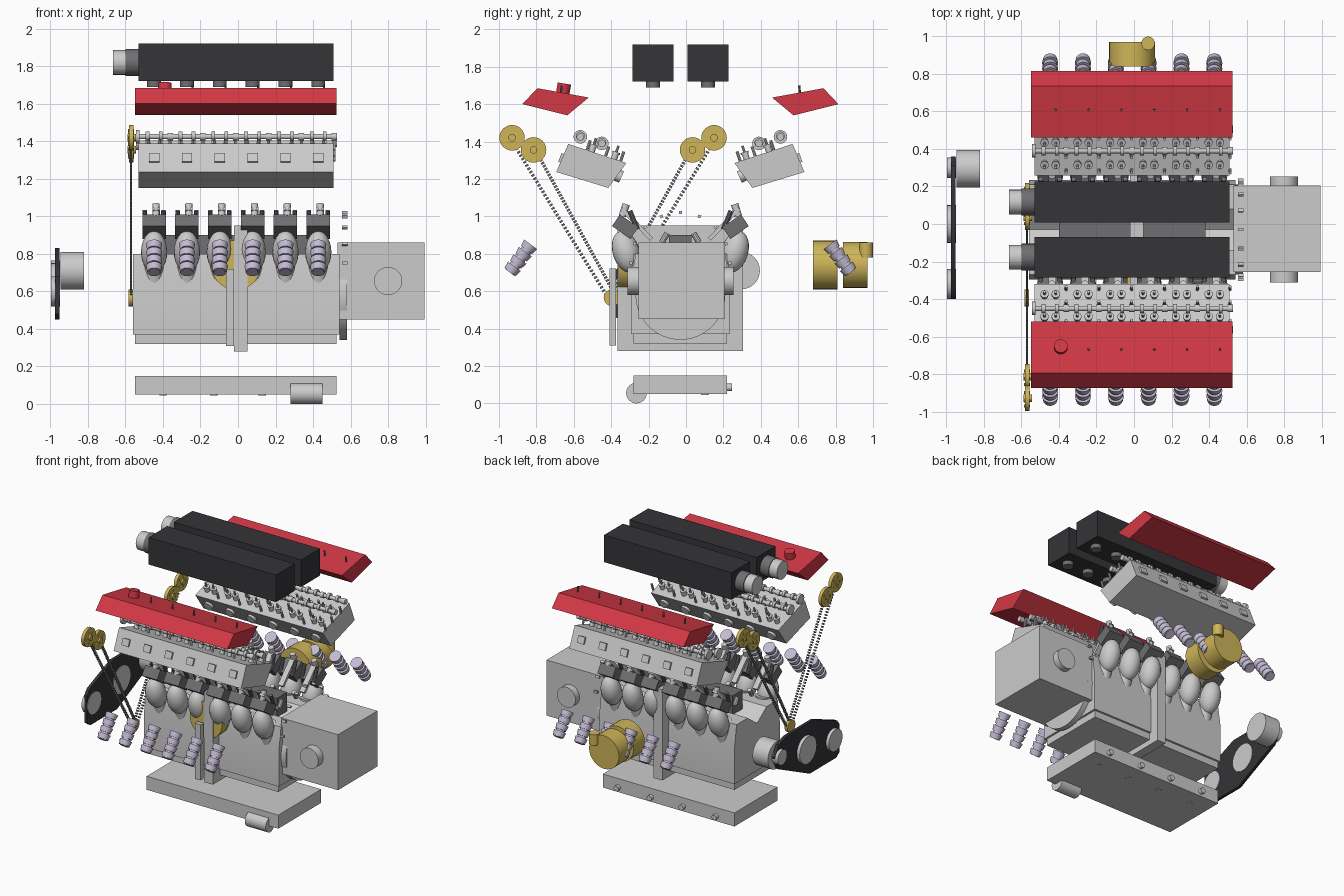
import bpy, bmesh, math
from mathutils import Vector, Matrix

if "Cube" in bpy.data.objects:
    bpy.data.objects.remove(bpy.data.objects["Cube"])

def mat(name, c):
    m = bpy.data.materials.new(name)
    m.diffuse_color = (*c, 1)
    m.use_nodes = True
    m.node_tree.nodes["Principled BSDF"].inputs["Base Color"].default_value = m.diffuse_color
    return m

RED, BLACK = mat("red", (.65, .04, .06)), mat("black", (.035, .035, .04))
GOLD, LILAC = mat("gold", (.62, .46, .1)), mat("lilac", (.55, .5, .65))
DARK, PALE = mat("dark", (.16, .16, .17)), mat("pale", (.75, .75, .76))
MID = -.03                                    # centre plane of the engine in y
XS = [-.447 + .175 * i for i in range(6)]     # cylinder stations

def finish(name, bm, m=None):
    bmesh.ops.recalc_face_normals(bm, faces=bm.faces)
    for f in bm.faces:
        f.smooth = True
    for e in bm.edges:
        e.smooth = len(e.link_faces) == 2 and e.calc_face_angle() < math.radians(35)
    me = bpy.data.meshes.new(name)
    bm.to_mesh(me)
    bm.free()
    if m:
        me.materials.append(m)
    ob = bpy.data.objects.new(name, me)
    bpy.context.collection.objects.link(ob)
    return ob

def add_cyl(bm, p0, p1, r, r2=None, n=24):
    p0, p1 = Vector(p0), Vector(p1)
    d = p1 - p0
    M = Matrix.Translation((p0 + p1) / 2) @ d.to_track_quat('Z', 'Y').to_matrix().to_4x4()
    bmesh.ops.create_cone(bm, cap_ends=True, segments=n, radius1=r,
                          radius2=r if r2 is None else r2, depth=d.length, matrix=M)

def cyl(name, p0, p1, r, m=None, r2=None, n=24):
    bm = bmesh.new()
    add_cyl(bm, p0, p1, r, r2, n)
    return finish(name, bm, m)

def add_box(bm, c, size, rx=0):
    M = Matrix.Translation(c) @ Matrix.Rotation(rx, 4, 'X') @ Matrix.Diagonal((*size, 1))
    bmesh.ops.create_cube(bm, size=1, matrix=M)

def box(name, x0, x1, y0, y1, z0, z1, m=None):
    bm = bmesh.new()
    add_box(bm, ((x0+x1)/2, (y0+y1)/2, (z0+z1)/2), (x1-x0, y1-y0, z1-z0))
    return finish(name, bm, m)

def prism(name, yz, x0, x1, m=None):
    bm = bmesh.new()
    f = bm.faces.new([bm.verts.new((x0, y, z)) for y, z in yz])
    ex = bmesh.ops.extrude_face_region(bm, geom=[f])
    bmesh.ops.translate(bm, vec=(x1 - x0, 0, 0),
                        verts=[v for v in ex['geom'] if isinstance(v, bmesh.types.BMVert)])
    return finish(name, bm, m)

for s, tag in ((-1, "front"), (1, "rear")):
    Y = lambda d: MID + s * d
    P = lambda x, d, z: (x, Y(d), z)
    up = Vector((-.32, .95))                  # head normal in (d, z), leaning inwards

    # air box with throttle body and runner stubs
    box(tag + "_air_box", -.53, .51, Y(.147) - .109, Y(.147) + .109, 1.72, 1.92, BLACK)
    cyl(tag + "_throttle_collar", P(-.60, .147, 1.82), P(-.53, .147, 1.82), .072, DARK)
    cyl(tag + "_throttle_mouth", P(-.665, .147, 1.82), P(-.60, .147, 1.82), .066)
    bm = bmesh.new()
    for x in XS:
        add_cyl(bm, P(x, .147, 1.69), P(x, .147, 1.73), .037)
    finish(tag + "_runner_stubs", bm, DARK)

    # valve cover with screws
    prism(tag + "_valve_cover", [(Y(d), z) for d, z in
          ((.845, 1.60), (.765, 1.685), (.49, 1.635), (.605, 1.54))], -.55, .525, RED)
    bm = bmesh.new()
    for x in XS:
        add_cyl(bm, P(x + .03, .64, 1.65), P(x + .03, .635, 1.70), .006, n=8)
    finish(tag + "_cover_screws", bm, DARK)

    # cylinder head with ports
    prism(tag + "_cylinder_head", [(Y(d), z) for d, z in
          ((.60, 1.387), (.289, 1.285), (.385, 1.152), (.663, 1.237))], -.53, .51)
    bm = bmesh.new()
    for x in XS:
        add_box(bm, P(x, .63, 1.31), (.055, .03, .05), s * .35)
        add_cyl(bm, P(x, .36, 1.23), P(x, .315, 1.21), .033)
    finish(tag + "_head_ports", bm)

    # camshafts with lobes and bearing rings
    for k, (d, z) in enumerate(((.535, 1.425), (.42, 1.39))):
        bm = bmesh.new()
        add_cyl(bm, P(-.53, d, z), P(.51, d, z), .014, n=16)
        add_cyl(bm, P(-.545, d, z), P(-.525, d, z), .036)
        for x in XS:
            for o in (-.035, .035):
                add_cyl(bm, P(x + o - .01, d, z + .004), P(x + o + .01, d, z + .004), .024, n=16)
            add_cyl(bm, P(x + .07, d, z), P(x + .1, d, z), .02, n=16)
        finish(f"{tag}_camshaft_{k}", bm)

    # valves: spring, retainer and stem
    bm = bmesh.new()
    for x in XS:
        for o in (-.03, .03):
            for d in (.355, .475):
                a = Vector((d, 1.387 - (.60 - d) * .33))
                b, c, e = a + up * .03, a + up * .04, a + up * .075
                add_cyl(bm, P(x + o, *a), P(x + o, *b), .017, n=14)
                add_cyl(bm, P(x + o, *b), P(x + o, *c), .022, n=14)
                add_cyl(bm, P(x + o, *c), P(x + o, *e), .007, n=8)
        for d in (.32, .40, .50):
            a = Vector((d, 1.387 - (.60 - d) * .33))
            add_cyl(bm, P(x + .085, *a), P(x + .085, *(a + up * .055)), .008, n=8)
    finish(tag + "_valves", bm)

    # ignition coils
    bm = bmesh.new()
    a, b = Vector((.80, .85)), Vector((.912, .70))
    for x in XS:
        add_cyl(bm, P(x, *a), P(x, *b), .03)
        for k in range(4):
            add_cyl(bm, P(x, *a.lerp(b, k * .26)), P(x, *a.lerp(b, k * .26 + .2)), .043, .037)
    finish(tag + "_coils", bm, LILAC)

    # cylinder liners, caps and connecting rods
    lin, cap, rod = bmesh.new(), bmesh.new(), bmesh.new()
    for x in XS:
        M = (Matrix.Translation(P(x, .29, .81)) @ Matrix.Rotation(-s * .3, 4, 'X')
             @ Matrix.Diagonal((.07, .072, .115, 1)))
        bmesh.ops.create_uvsphere(lin, u_segments=20, v_segments=12, radius=1, matrix=M)
        add_cyl(lin, P(x, .2, .58), P(x, .24, .80), .045, .06)
        add_box(cap, P(x, .295, .945), (.125, .12, .075), s * .6)
        add_cyl(cap, P(x - .05, .23, .93), P(x - .05, .27, 1.03), .013, n=10)
        add_cyl(cap, P(x + .05, .23, .93), P(x + .05, .27, 1.03), .013, n=10)
        add_box(rod, P(x + .01, .235, .96), (.04, .23, .022), s * .8)
        add_cyl(rod, P(x + .01, .31, 1.0), P(x + .01, .29, 1.065), .02, n=14)
        add_cyl(rod, P(x, .10, .86), P(x, .07, .91), .016, n=10)
    finish(tag + "_liners", lin, PALE)
    finish(tag + "_piston_caps", cap, DARK)
    finish(tag + "_connecting_rods", rod)

    # timing sprockets and chain, spread around y = -0.39
    bm = bmesh.new()
    T = lambda d, z, x=-.57: (x, -.39 + s * d, z)
    for d, z in ((.54, 1.42), (.425, 1.355)):
        add_cyl(bm, T(d, z, -.582), T(d, z, -.558), .068, n=32)
        add_cyl(bm, T(d, z, -.588), T(d, z, -.545), .02, n=16)
        for k in range(5):
            t = k * math.tau / 5
            q = (d + .04 * math.cos(t), z + .04 * math.sin(t))
            add_cyl(bm, T(*q, -.586), T(*q, -.554), .008, n=8)
    finish(tag + "_cam_sprockets", bm, GOLD)
    bm = bmesh.new()
    for a, b in (((.515, 1.36), (.04, .585)), ((.385, 1.30), (.005, .61))):
        for k in range(45):
            q = Vector(a).lerp(Vector(b), k / 44)
            add_box(bm, T(*q), (.012, .018, .011), s * -.55)
    finish(tag + "_timing_chain", bm, DARK)

    # round gearbox side covers
    cyl(tag + "_gearbox_cap", P(.8, .22, .655), P(.8, .283, .655), .075, PALE, n=32)

# oil filler cap, crank sprocket
cyl("filler_cap", (-.39, -.66, 1.65), (-.39, -.65, 1.71), .036, RED)
cyl("crank_sprocket", (-.585, -.395, .565), (-.56, -.395, .565), .045, GOLD)

# engine block, base flange, flywheel, mounting plate
prism("engine_block", [(-.295, .37), (.235, .37), (.235, .63), (.21, .80), (.08, .80),
      (MID, .72), (-.14, .80), (-.27, .80), (-.295, .63)], -.56, .54)
box("block_flange", -.55, .525, -.28, .22, .32, .37, PALE)
cyl("flywheel", (.54, MID, .58), (.58, MID, .58), .24, PALE, n=48)
box("mount_plate", -.02, .05, -.365, .305, .28, .95, PALE)
box("mount_bracket", -.065, -.02, -.41, -.375, .31, .72)
box("valley_cover", -.4, .38, -.09, .03, .76, .90, DARK)
bm = bmesh.new()
for k in range(9):
    t = math.pi * k / 8
    add_box(bm, (.57, MID + .265 * math.cos(t), .75 + .27 * math.sin(t)), (.03, .016, .016), t)
finish("bell_bolts", bm)

# gearbox
box("gearbox", .53, .995, -.255, .205, .45, .86)

# oil pan with drain plugs and filter
box("oil_pan", -.55, .525, -.28, .22, .05, .15)
bm = bmesh.new()
for x in (-.4, -.13, .13, .4):
    add_cyl(bm, (x, .21, .085), (x, .245, .085), .02, n=14)
    add_cyl(bm, (x, .1, .045), (x, .1, .055), .02, n=14)
finish("pan_plugs", bm)
cyl("oil_filter", (.28, -.265, .055), (.45, -.265, .055), .055, PALE, n=32)

# gold accessory drives
cyl("front_alternator", (-.01, -.36, .74), (-.01, -.28, .74), .132, GOLD, n=40)
cyl("rear_alternator", (-.01, .68, .74), (-.01, .81, .74), .13, GOLD, n=40)
cyl("rear_pump", (-.01, .84, .74), (-.01, .97, .74), .122, GOLD, n=40)
cyl("pump_outlet", (.075, .963, .78), (.075, .963, .86), .036, GOLD)

# accessory belt with pulleys
prism("belt", [(-.40, .48), (-.36, .45), (-.05, .45), (.31, .62), (.36, .72), (.31, .80),
      (.22, .83), (-.1, .83), (-.37, .72), (-.40, .68)], -.975, -.952, BLACK)
for k, (y, z, r) in enumerate(((-.32, .60, .08), (0, .65, .1), (.3, .71, .055))):
    cyl(f"belt_pulley_{k}", (-.998, y, z), (-.948, y, z), r, n=32)
cyl("belt_driven_unit", (-.945, .295, .71), (-.82, .295, .71), .1, n=32)
